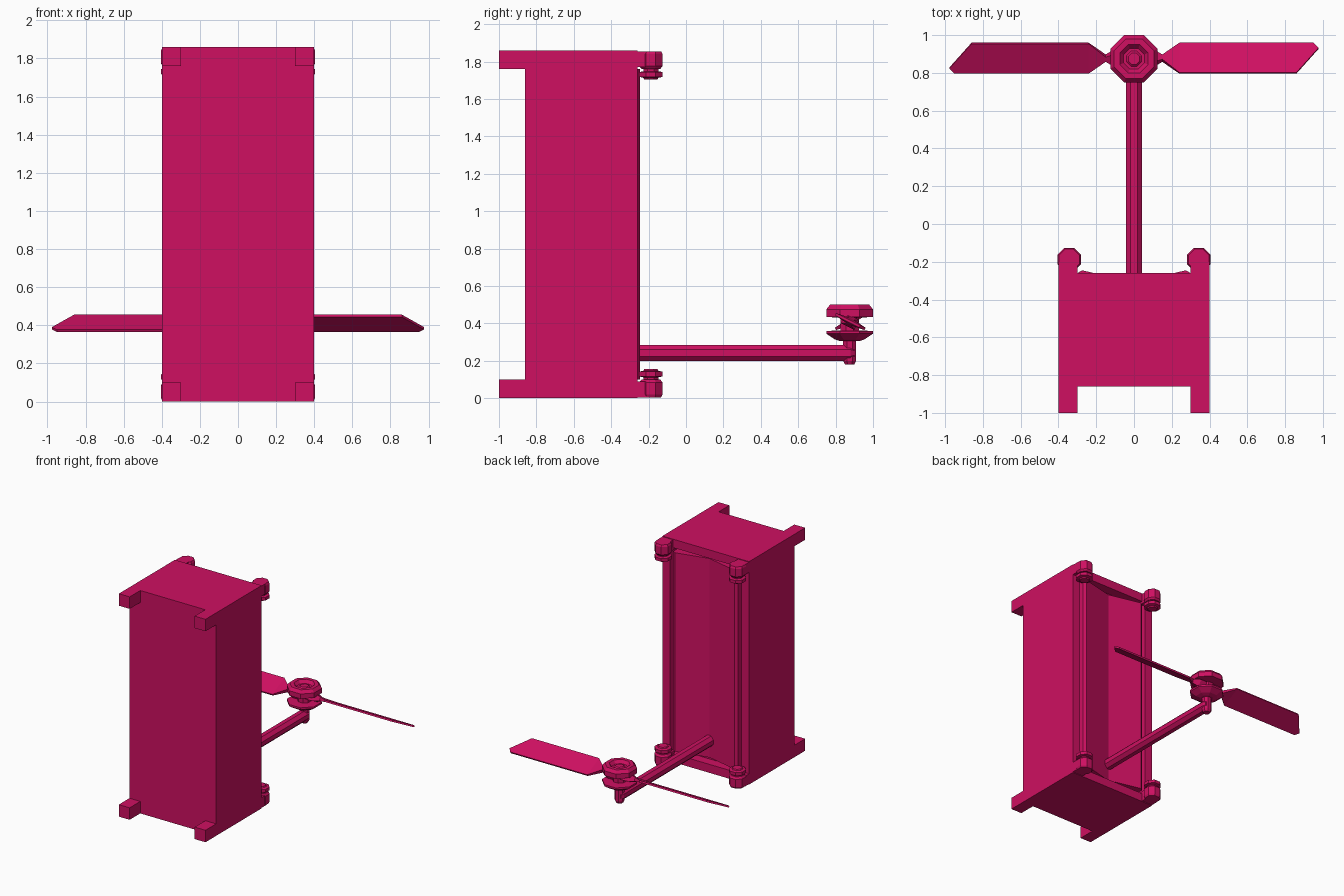
import bpy, bmesh, math
from mathutils import Matrix, Vector

if "Cube" in bpy.data.objects:
    bpy.data.objects.remove(bpy.data.objects["Cube"])

MAT = bpy.data.materials.new("crimson")
MAT.diffuse_color = (0.62, 0.005, 0.12, 1)
MAT.use_nodes = True
MAT.node_tree.nodes["Principled BSDF"].inputs["Base Color"].default_value = MAT.diffuse_color


def finish(name, bm):
    bmesh.ops.recalc_face_normals(bm, faces=bm.faces)
    me = bpy.data.meshes.new(name)
    bm.to_mesh(me)
    bm.free()
    me.materials.append(MAT)
    ob = bpy.data.objects.new(name, me)
    bpy.context.collection.objects.link(ob)
    return ob


def box_bm(lo, hi):
    lo, hi = Vector(lo), Vector(hi)
    bm = bmesh.new()
    size = hi - lo
    bmesh.ops.create_cube(bm, size=1, matrix=Matrix.Translation((lo + hi) / 2) @ Matrix.Diagonal((*size, 1)))
    return bm


def loft(name, rings, matrix=Matrix()):
    """Skin closed rings of points and cap both ends."""
    bm = bmesh.new()
    vs = [[bm.verts.new(matrix @ Vector(p)) for p in r] for r in rings]
    n = len(vs[0])
    for a, b in zip(vs, vs[1:]):
        for i in range(n):
            j = (i + 1) % n
            bm.faces.new((a[i], a[j], b[j], b[i]))
    bm.faces.new(vs[0][::-1])
    bm.faces.new(vs[-1])
    return finish(name, bm)


def octagon(r, z):
    k = r / math.cos(math.pi / 8)
    return [(k * math.cos((i + .5) * math.pi / 4), k * math.sin((i + .5) * math.pi / 4), z) for i in range(8)]


def lathe(name, profile, matrix):
    return loft(name, [octagon(r, z) for r, z in profile], matrix)


# Cabinet body with a framed recess in the back
bm = box_bm((-.4, -.86, 0), (.4, -.26, 1.86))
bm.normal_update()
back = max(bm.faces, key=lambda f: f.normal.y)
bmesh.ops.inset_individual(bm, faces=[back], thickness=.1)
ext = bmesh.ops.extrude_discrete_faces(bm, faces=[back])["faces"][0]
bmesh.ops.translate(bm, verts=ext.verts, vec=(0, -.08, 0))
finish("cabinet_body", bm)

# Folded back panel sitting in the recess
section = [(-.3, -.33), (-.3, -.26), (-.275, -.245), (0, -.31), (.275, -.245), (.3, -.26), (.3, -.33)]
loft("back_panel", [[(x, y, z) for x, y in section] for z in (.1, 1.76)])

# Front corner prongs and rear corner feet, mirrored left/right and bottom/top
for sx, side in ((-1, "left"), (1, "right")):
    for flip, level in ((False, "lower"), (True, "upper")):
        tag = f"{level}_{side}"
        M = Matrix.Translation((0, 0, 1.86)) @ Matrix.Diagonal((sx, 1, -1, 1)) if flip else Matrix.Diagonal((sx, 1, 1, 1))
        bm = box_bm((.3, -1, 0), (.4, -.85, .1))
        bm.transform(M)
        finish("front_prong_" + tag, bm)
        at = M @ Matrix.Translation((.343, -.188, 0))
        lathe("rear_foot_" + tag, [(.055, .005), (.062, .02), (.062, .085), (.05, .1)], at)
        lathe("foot_collar_" + tag, [(.04, .09), (.04, .112), (.062, .116), (.062, .142), (.04, .147), (.035, .156)], at)
        bm = box_bm((.3, -.28, .005), (.4, -.2, .09))
        bm.transform(M)
        finish("foot_bracket_" + tag, bm)

# Tail boom running back along y
lathe("tail_boom", [(.043, -.32), (.043, .88), (.03, .9)],
      Matrix.Translation((0, 0, .242)) @ Matrix.Rotation(-math.pi / 2, 4, 'X'))

# Rotor mast and hub
HUB = Matrix.Translation((0, .875, 0))
lathe("rotor_mast", [(.025, .18), (.035, .2), (.035, .32)], HUB)
lathe("hub_lower_disc", [(.05, .305), (.08, .315), (.125, .345), (.125, .36), (.05, .362)], HUB)
lathe("hub_core", [(.05, .355), (.05, .44)], HUB)
lathe("hub_upper_disc", [(.05, .43), (.125, .435), (.125, .475), (.105, .5), (.075, .5),
                         (.055, .475), (.04, .475), (.03, .485)], HUB)

# Two pitched blades, each with a waisted root
PITCH = math.atan2(.08, .16)
for k, side in ((0, "right"), (1, "left")):
    M = (Matrix.Translation((0, .878, .41)) @ Matrix.Rotation(k * math.pi, 4, 'Z')
         @ Matrix.Rotation(-PITCH, 4, 'X'))
    h, t = .088, .007
    outline = [(.24, -h), (.86, -h), (.977, .058), (.95, h), (.24, h)]
    loft("blade_" + side, [[(x, y, z) for x, y in outline] for z in (-t, t)], M)
    stations = [(.04, .04, .03), (.1, .04, .03), (.15, .014, .016), (.24, h, t)]
    loft("blade_root_" + side,
         [[(x, -w, -d), (x, w, -d), (x, w, d), (x, -w, d)] for x, w, d in stations], M)
